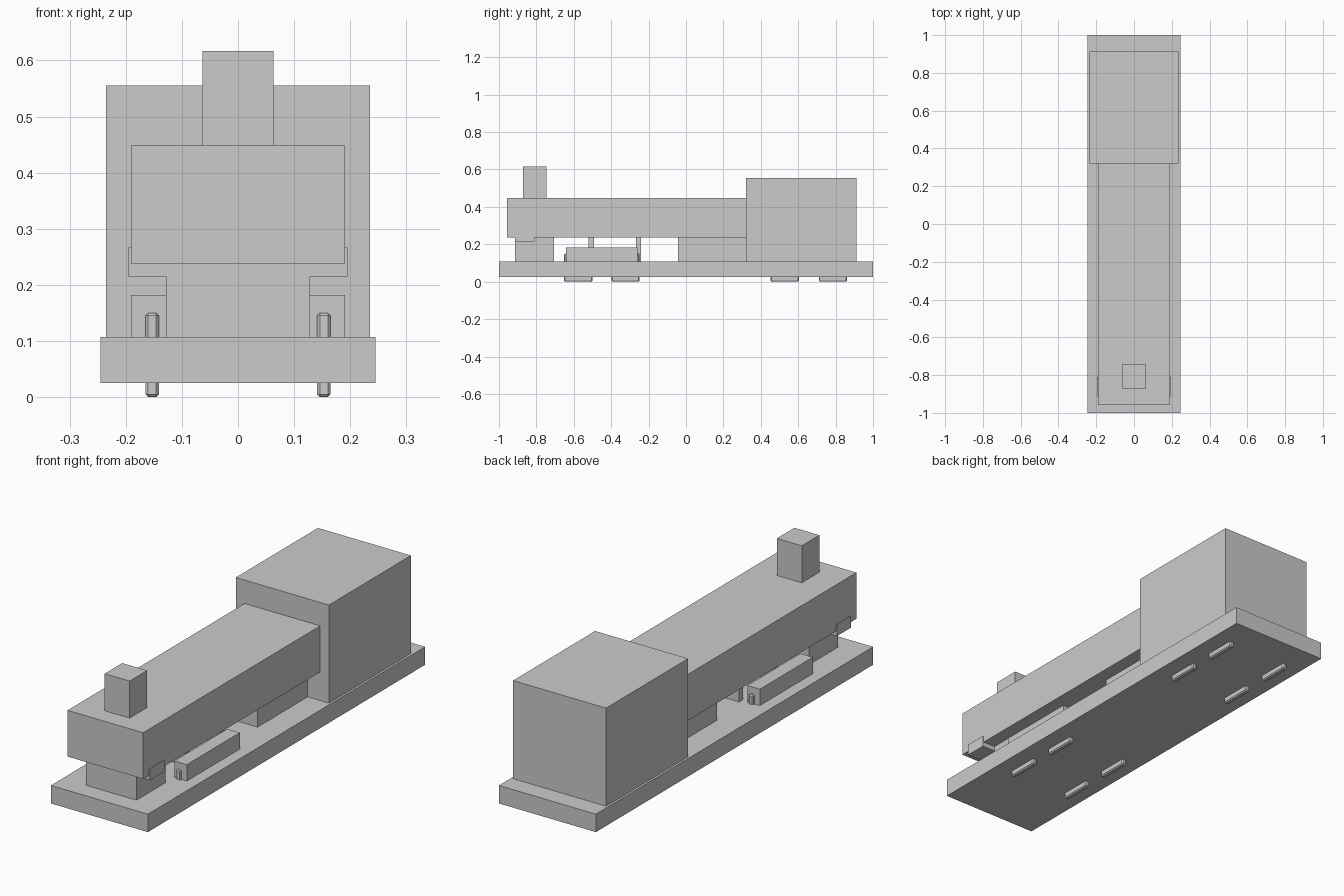
import bpy

if "Cube" in bpy.data.objects:
    bpy.data.objects.remove(bpy.data.objects["Cube"])


def box(name, x, y, z, bevel=0.0):
    """Box given by (min, max) ranges along each axis."""
    bpy.ops.mesh.primitive_cube_add(size=1, location=[(a + b) / 2 for a, b in (x, y, z)])
    ob = bpy.context.object
    ob.name = name
    ob.scale = [b - a for a, b in (x, y, z)]
    bpy.ops.object.transform_apply(location=False, rotation=False, scale=True)
    if bevel:
        mod = ob.modifiers.new("bevel", 'BEVEL')
        mod.width = bevel
        mod.segments = 1
    return ob


def centred(name, half, y, z):
    return box(name, (-half, half), y, z)


# Chassis and main body
centred("base_plate", 0.245, (-1.0, 1.0), (0.025, 0.107))
centred("cab", 0.235, (0.32, 0.912), (0.107, 0.555))
centred("boiler", 0.191, (-0.957, 0.32), (0.237, 0.448))
centred("chimney", 0.063, (-0.872, -0.745), (0.448, 0.617))

# Supports under the boiler
centred("front_saddle", 0.128, (-0.915, -0.705), (0.107, 0.237))
centred("firebox", 0.128, (-0.042, 0.32), (0.107, 0.237))
centred("cylinder_block", 0.195, (-0.913, -0.81), (0.215, 0.267))
for i, (y0, y1) in enumerate([(-0.522, -0.492), (-0.268, -0.24)]):
    centred(f"boiler_strut_{i}", 0.10, (y0, y1), (0.107, 0.237))

# Side parts, mirrored left and right
for side, s in (("left", -1), ("right", 1)):
    def span(a, b):
        return tuple(sorted((s * a, s * b)))
    box(f"{side}_splasher", span(0.128, 0.191), (-0.642, -0.26), (0.107, 0.182))
    for i, yc in enumerate([-0.576, -0.323, 0.528, 0.785]):
        box(f"{side}_wheel_{i}", span(0.141, 0.165),
            (yc - 0.075, yc + 0.075), (0.0, 0.15), bevel=0.005)
